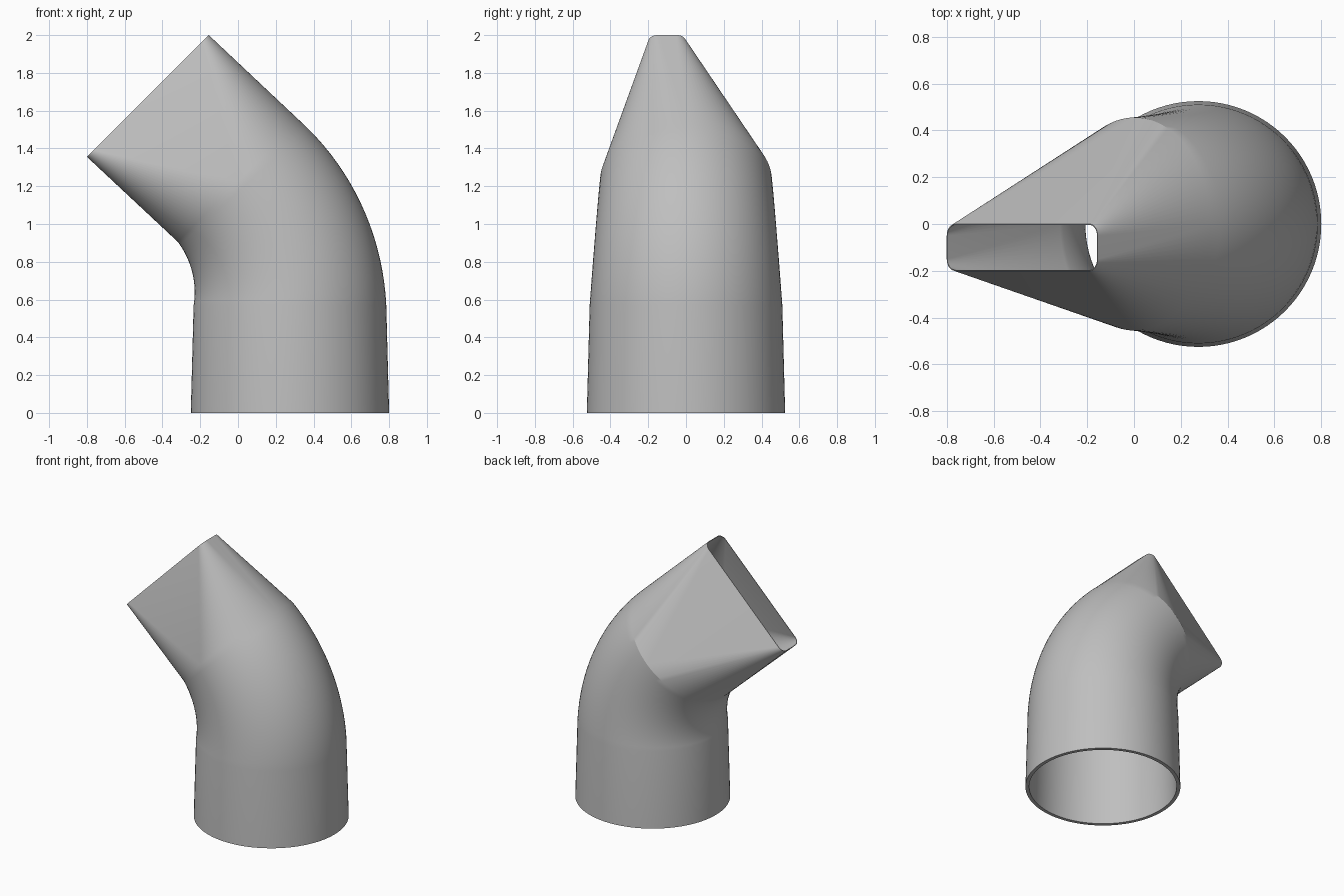
import bpy, bmesh, math
from mathutils import Vector

cube = bpy.data.objects.get("Cube")
if cube:
    bpy.data.objects.remove(cube, do_unlink=True)

STEPS = 24            # segments per quarter turn
BEND_STEPS = 18
BEND_RADIUS = 0.93
BASE_X, BEND_Z = 0.275, 0.57


def section(half_long, half_wide, corner):
    """Rounded rectangle; a circle when both halves equal the corner radius."""
    points = []
    for quarter, (sx, sy) in enumerate([(1, 1), (-1, 1), (-1, -1), (1, -1)]):
        for i in range(STEPS + 1):
            a = (quarter + i / STEPS) * math.pi / 2
            points.append((sx * (half_long - corner) + corner * math.cos(a),
                           sy * (half_wide - corner) + corner * math.sin(a)))
    return points


def place(profile, centre, tilt):
    """Lay a section across the tube at the given centre and tilt."""
    across = Vector((math.cos(tilt), 0, math.sin(tilt)))
    side = Vector((0, 1, 0))
    return [centre + across * p + side * q for p, q in profile]


def shell(base_r, start_r, end_r, tip_inset):
    """Rings of one skin from the base, round the bend, to the flat mouth."""
    rings = [place(section(base_r, base_r, base_r), Vector((BASE_X, 0, 0)), 0)]
    for i in range(BEND_STEPS + 1):
        t = i / BEND_STEPS
        a = t * math.pi / 4
        r = start_r + (end_r - start_r) * t
        centre = Vector((BASE_X - BEND_RADIUS + BEND_RADIUS * math.cos(a), 0,
                         BEND_Z + BEND_RADIUS * math.sin(a)))
        rings.append(place(section(r, r, r), centre, a))
    mouth = section(0.456 - tip_inset, 0.1 - tip_inset, 0.05 - tip_inset)
    rings.append(place(mouth, Vector((-0.4775, -0.1, 1.678)), math.pi / 4))
    return rings


# Outer skin up, inner skin back down, closed at both rims
rings = shell(0.525, 0.51, 0.455, 0) + shell(0.5, 0.485, 0.45, 0.004)[::-1]
bm = bmesh.new()
loops = [[bm.verts.new(p) for p in ring] for ring in rings]
for k, low in enumerate(loops):
    high = loops[(k + 1) % len(loops)]
    for i in range(len(low)):
        j = (i + 1) % len(low)
        bm.faces.new((low[i], low[j], high[j], high[i]))
# Welding turns the flat nozzle sides into clean triangles
bmesh.ops.remove_doubles(bm, verts=bm.verts, dist=0.0002)
bmesh.ops.recalc_face_normals(bm, faces=bm.faces)

mesh = bpy.data.meshes.new("bent_nozzle")
bm.to_mesh(mesh)
bm.free()
nozzle = bpy.data.objects.new("bent_nozzle", mesh)
bpy.context.collection.objects.link(nozzle)

# Plain grey plastic
grey = bpy.data.materials.new("plain_grey")
grey.use_nodes = True
colour = (0.52, 0.52, 0.52, 1)
grey.diffuse_color = colour
grey.node_tree.nodes["Principled BSDF"].inputs["Base Color"].default_value = colour
mesh.materials.append(grey)

bpy.ops.object.select_all(action='DESELECT')
nozzle.select_set(True)
bpy.context.view_layer.objects.active = nozzle
bpy.ops.object.shade_smooth_by_angle(angle=math.radians(20))
